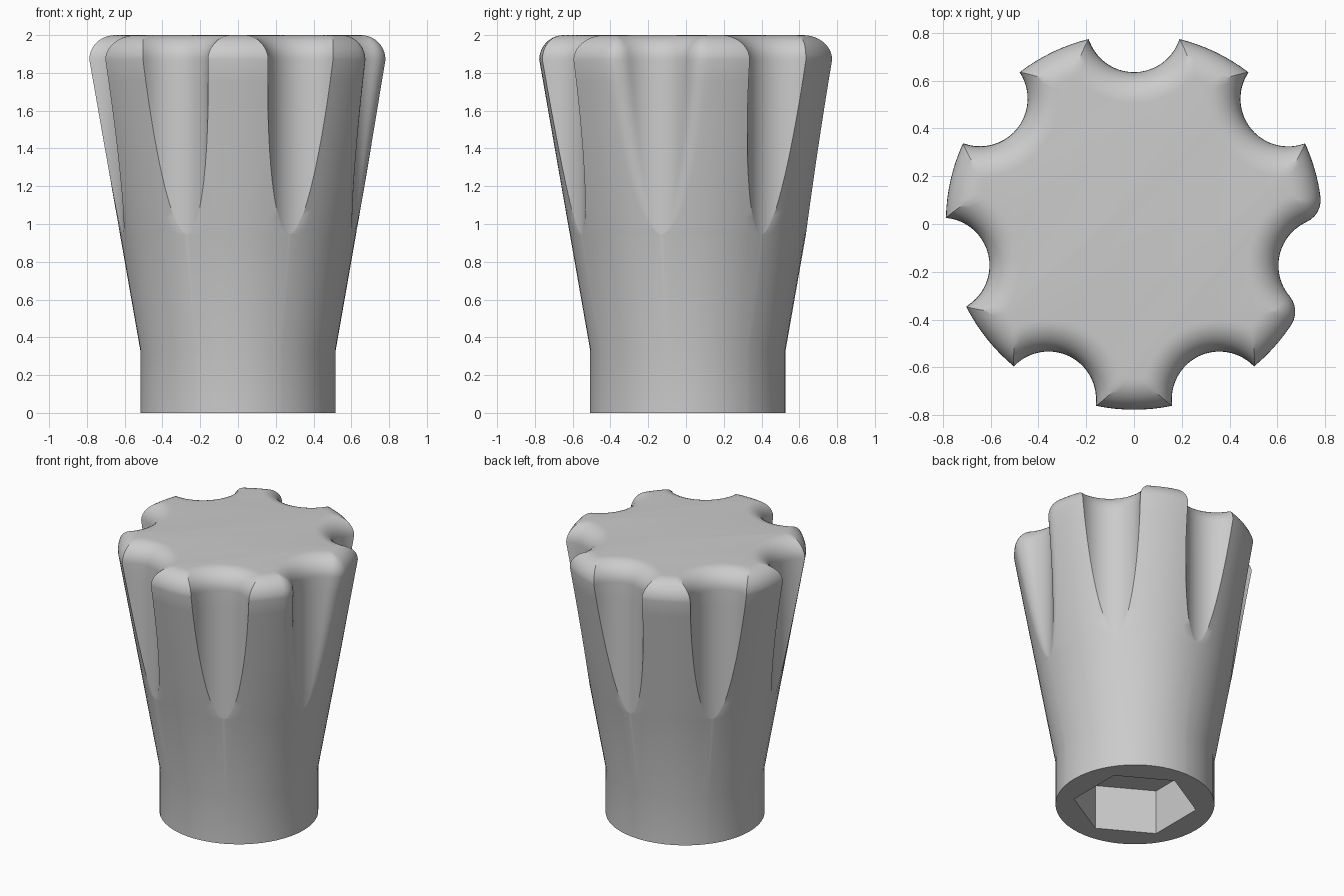
import bpy, bmesh
from math import sin, cos, acos, atan2, sqrt, pi, tau, radians

cube = bpy.data.objects.get("Cube")
if cube:
    bpy.data.objects.remove(cube)

FLUTES = 7
BASE_R, TOP_R = 0.517, 0.787      # collar radius, widest radius
COLLAR_Z, RIM_Z, TOP_Z = 0.33, 1.87, 2.0
FLUTE_C, FLUTE_R = 0.825, 0.2     # flute axis distance and radius
SOFT_FLUTE, SOFT_R = 2, 0.1       # the one flute with rounded lips
HEX_R, HEX_DEPTH = 0.402, 0.32
CENTRE_Y = 0.01


def cone_radius(z):
    t = min(max((z - COLLAR_Z) / (RIM_Z - COLLAR_Z), 0), 1)
    return BASE_R + (TOP_R - BASE_R) * t


def crossing(body, flute):
    """Angles, at the knob axis and the flute axis, where the circles cross."""
    if body + flute <= FLUTE_C + 1e-5:
        return None
    c = (FLUTE_C ** 2 + body ** 2 - flute ** 2) / (2 * FLUTE_C * body)
    phi = acos(min(c, 1))
    return phi, atan2(body * sin(phi), FLUTE_C - body * cos(phi))


def half_section(body, flute, lip):
    """Flute bottom to the end of its lip, as points along a local x axis."""
    hit = crossing(body - lip, flute + lip)
    steps, arc = 10, 6
    if not hit:
        angles = [0.015 * min(i / steps, 1) for i in range(steps + arc + 1)]
        return [(body * cos(a), body * sin(a)) for a in angles], 0.015
    phi, alpha = hit
    pts = [(FLUTE_C - flute * cos(alpha * i / steps), flute * sin(alpha * i / steps))
           for i in range(steps + 1)]
    cx, cy = (body - lip) * cos(phi), (body - lip) * sin(phi)
    for i in range(1, arc + 1):
        a = -alpha + (phi + alpha) * i / arc
        pts.append((cx + lip * cos(a), cy + lip * sin(a)))
    return pts, phi


def outline(z, inset):
    """Fluted outline at height z, moved inward by inset."""
    body, flute = cone_radius(z) - inset, FLUTE_R + inset
    pitch, parts = tau / FLUTES, []
    for k in range(FLUTES):
        lip = max(SOFT_R - inset, 0) if k == SOFT_FLUTE else 0
        parts.append((pi / 2 - k * pitch, *half_section(body, flute, lip)))
    parts.reverse()               # counter-clockwise
    ring = []
    for k, (mid, half, phi) in enumerate(parts):
        local = [(x, -y) for x, y in reversed(half[1:])] + half
        ring += [(x * cos(mid) - y * sin(mid), x * sin(mid) + y * cos(mid)) for x, y in local]
        next_phi = parts[(k + 1) % FLUTES][2]
        start, end = mid + phi, mid + pitch - next_phi
        for i in range(1, 8):     # rib face
            a = start + (end - start) * i / 8
            ring.append((body * cos(a), body * sin(a)))
    return [(x, y + CENTRE_Y, z) for x, y in ring]


# Heights: collar, flute run-out, flutes, rounded rim
runout = COLLAR_Z + (FLUTE_C - FLUTE_R - BASE_R) / (TOP_R - BASE_R) * (RIM_Z - COLLAR_Z)
levels = [(0, 0), (COLLAR_Z, 0), (runout, 0)]
levels += [(runout + (RIM_Z - runout) * (i / 16) ** 2, 0) for i in range(1, 17)]
fillet = TOP_Z - RIM_Z
for i in range(1, 11):
    a = pi / 2 * i / 10
    levels.append((RIM_Z + fillet * sin(a), fillet * (1 - cos(a))))

# Fluted body
bm = bmesh.new()
rings = [[bm.verts.new(p) for p in outline(z, d)] for z, d in levels]
for low, high in zip(rings, rings[1:]):
    for i in range(len(low)):
        j = (i + 1) % len(low)
        bm.faces.new((low[i], low[j], high[j], high[i]))
bm.faces.new(rings[-1])
bmesh.ops.remove_doubles(bm, verts=bm.verts[:], dist=1e-5)
rim_edges = [e for e in bm.edges if e.is_boundary]

# Hexagonal socket in the underside
hexes = [[bm.verts.new((HEX_R * cos(pi / 6 + k * pi / 3),
                        HEX_R * sin(pi / 6 + k * pi / 3) + CENTRE_Y, z))
          for k in range(6)] for z in (0, HEX_DEPTH)]
mouth, floor = hexes
for i in range(6):
    j = (i + 1) % 6
    bm.faces.new((mouth[j], mouth[i], floor[i], floor[j]))
bm.faces.new(floor)
mouth_edges = [bm.edges.get((mouth[i], mouth[(i + 1) % 6])) for i in range(6)]
bmesh.ops.triangle_fill(bm, use_beauty=True, edges=rim_edges + mouth_edges)
bmesh.ops.recalc_face_normals(bm, faces=bm.faces[:])

mesh = bpy.data.meshes.new("fluted_knob")
bm.to_mesh(mesh)
bm.free()
knob = bpy.data.objects.new("fluted_knob", mesh)
bpy.context.collection.objects.link(knob)

grey = bpy.data.materials.new("plain grey")
grey.use_nodes = True
colour = (0.6, 0.6, 0.6, 1)
grey.diffuse_color = colour
grey.node_tree.nodes["Principled BSDF"].inputs["Base Color"].default_value = colour
mesh.materials.append(grey)

bpy.ops.object.select_all(action='DESELECT')
knob.select_set(True)
bpy.context.view_layer.objects.active = knob
bpy.ops.object.shade_smooth_by_angle(angle=radians(30))
